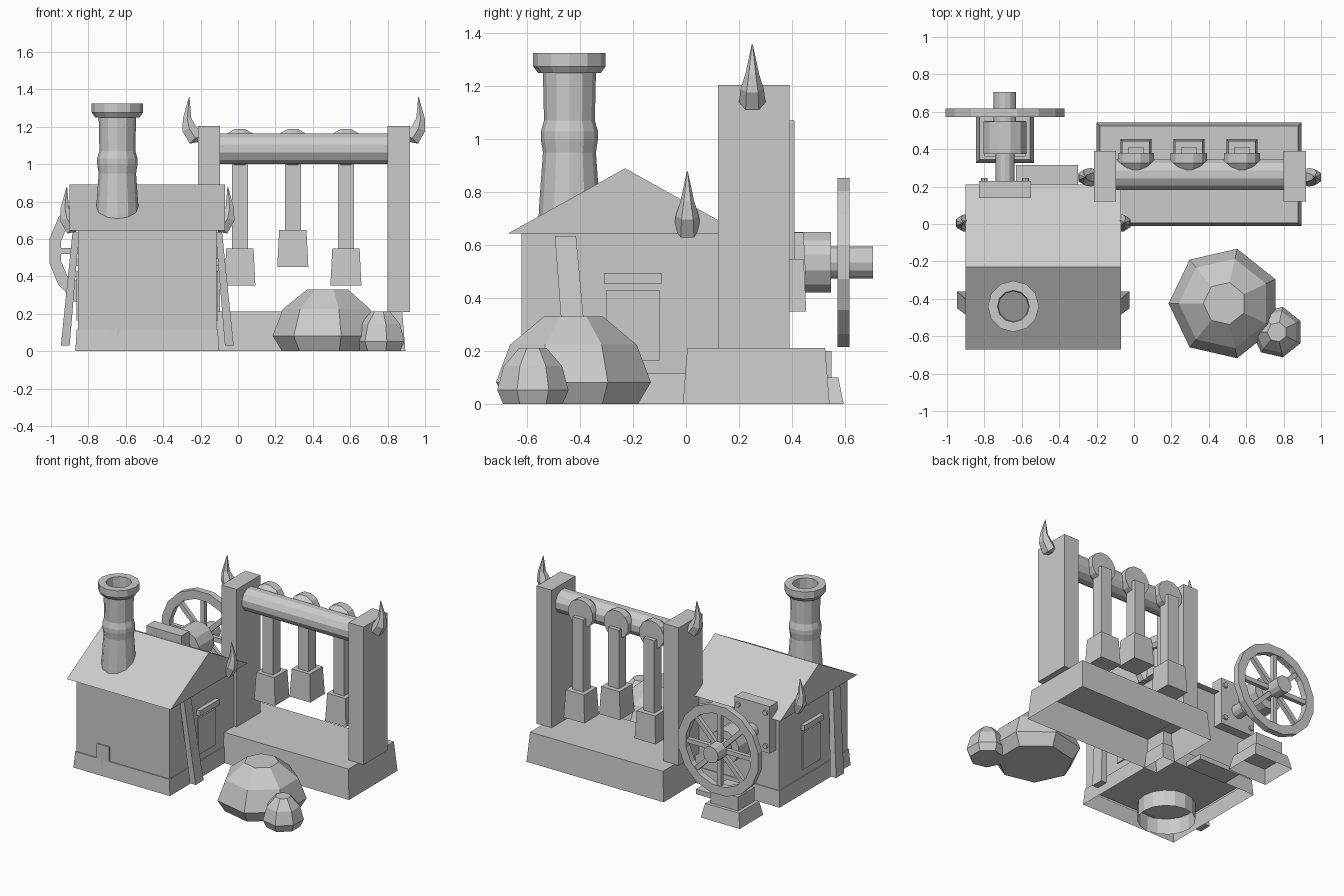
import bpy, bmesh
from math import sin, cos, pi, radians
from mathutils import Vector, Matrix

cube = bpy.data.objects.get("Cube")
if cube:
    bpy.data.objects.remove(cube, do_unlink=True)

stone = bpy.data.materials.new("plain_grey")
stone.use_nodes = True
GREY = (0.6, 0.6, 0.6, 1)
stone.diffuse_color = GREY
stone.node_tree.nodes["Principled BSDF"].inputs["Base Color"].default_value = GREY


def loft(name, rings, bottom=True, top=True, loop=False):
    """Skin a list of equal-length point rings."""
    bm = bmesh.new()
    vs = [[bm.verts.new(p) for p in ring] for ring in rings]
    n = len(vs[0])
    pairs = list(zip(vs, vs[1:])) + ([(vs[-1], vs[0])] if loop else [])
    for a, b in pairs:
        for i in range(n):
            j = (i + 1) % n
            bm.faces.new((a[i], a[j], b[j], b[i]))
    if bottom and not loop:
        bm.faces.new(vs[0])
    if top and not loop:
        bm.faces.new(vs[-1])
    bmesh.ops.recalc_face_normals(bm, faces=bm.faces)
    me = bpy.data.meshes.new(name)
    bm.to_mesh(me)
    bm.free()
    me.materials.append(stone)
    ob = bpy.data.objects.new(name, me)
    bpy.context.scene.collection.objects.link(ob)
    return ob


def rect(x0, x1, y0, y1, z):
    return [(x0, y0, z), (x1, y0, z), (x1, y1, z), (x0, y1, z)]


def box(name, x, y, z, taper=0.0, bottom=True):
    """Box from ranges; taper pulls in the top edges."""
    t = taper
    return loft(name, [rect(*x, *y, z[0]),
                       rect(x[0] + t, x[1] - t, y[0] + t, y[1] - t, z[1])], bottom)


def lathe(name, profile, n, origin, axis="Z", start=0.0, **kw):
    """Spin (radius, height) pairs about an axis through origin."""
    turn = {"Z": Matrix.Identity(3), "Y": Matrix.Rotation(-pi / 2, 3, "X"),
            "X": Matrix.Rotation(pi / 2, 3, "Y")}[axis]
    rings = []
    for r, h in profile:
        angles = [start + 2 * pi * i / n for i in range(n)]
        rings.append([Vector(origin) + turn @ Vector((r * cos(a), r * sin(a), h))
                      for a in angles])
    return loft(name, rings, **kw)


# House: open-bottomed plinth, walls and gabled roof
box("house_plinth", (-0.87, -0.10), (-0.635, 0.175), (0, 0.115), 0.008, False)
box("house_walls", (-0.855, -0.115), (-0.62, 0.16), (0.1, 0.65), 0, False)
loft("roof", [[(x, -0.67, 0.645), (x, 0.21, 0.645), (x, -0.23, 0.89)]
              for x in (-0.9, -0.07)])
box("wall_plate", (-0.69, -0.59), (-0.628, -0.61), (0.11, 0.22))

# Doors, lintels and leaning braces on both gable ends
HOUSE_X = -0.485
for side, s in (("left", 1), ("right", -1)):
    def span(a, b):
        return tuple(sorted((HOUSE_X + s * a, HOUSE_X + s * b)))
    box(side + "_door", span(0.36, 0.378), (-0.30, -0.10), (0.165, 0.43))
    box(side + "_lintel", span(0.36, 0.40), (-0.31, -0.09), (0.455, 0.495))
    loft(side + "_brace", [rect(*span(0.415, 0.462), -0.45, -0.36, 0.03),
                           rect(*span(0.365, 0.40), -0.495, -0.415, 0.635)])

# Chimney: hollow stack with a belt, a collar and a hearth ring below
CHIMNEY = (-0.645, -0.44, 0)
lathe("chimney", [(0.12, 0.6), (0.115, 0.74), (0.1, 0.95), (0.108, 1.0), (0.108, 1.03),
                  (0.096, 1.07), (0.1, 1.25), (0.118, 1.25), (0.137, 1.275), (0.137, 1.325),
                  (0.085, 1.325), (0.08, 0.95), (0.08, 0.6)], 12, CHIMNEY, loop=True)
lathe("hearth_ring", [(0.19, 0), (0.19, 0.12)], 16, CHIMNEY, bottom=False, top=False)

# Stamp mill: base, two posts and the round beam
box("mill_base", (-0.2, 0.895), (-0.012, 0.542), (0, 0.212), 0.017, False)
for name, x in (("right_post", -0.215), ("left_post", 0.8)):
    box(name, (x, x + 0.12), (0.12, 0.39), (0.21, 1.205))
lathe("mill_beam", [(0.085, -0.12), (0.085, 0.82)], 12, (0, 0.265, 1.083), "X", pi / 12)

# Cams, stamp rods and stamp heads
for i, (x, z) in enumerate(((0.01, 0.35), (0.293, 0.45), (0.577, 0.35)), 1):
    lathe(f"cam_{i}", [(0.06, 0.27), (0.1, 0.325), (0.1, 0.38)], 12,
          (x, 0, 1.092), "Y", pi / 12)
    box(f"stamp_rod_{i}", (x - 0.043, x + 0.043), (0.325, 0.41), (z + 0.19, 1.07))
    box(f"stamp_head_{i}", (x - 0.083, x + 0.083), (0.288, 0.454), (z, z + 0.198), 0.01)


# Curved horns, mirrored on the posts and on the gables
def horn(name, x, y, z, s):
    rings = []
    for dx, dz, r, lean in ((-0.02, 0.055, 0.035, 60), (0.012, 0.05, 0.05, 45),
                            (0.045, 0.1, 0.044, 20), (0.056, 0.155, 0.026, 0),
                            (0.045, 0.268, 0.002, -15)):
        t = radians(lean)
        ring = []
        for k in range(6):
            a = k * pi / 3 + pi / 6
            u, v = r * cos(a), r * sin(a)
            ring.append((x + s * (dx + u * cos(t)), y + v, z + dz - u * sin(t)))
        rings.append(ring)
    loft(name, rings)


for s, side in ((1, "left"), (-1, "right")):
    horn(side + "_post_horn", 0.352 + s * 0.568, 0.25, 1.09, s)
    horn(side + "_gable_horn", HOUSE_X + s * 0.385, 0.005, 0.61, s)

# Flywheel: rim, spokes, hub, axle and drum
WHEEL = Vector((-0.69, 0, 0.535))
lathe("wheel_rim", [(0.325, 0.572), (0.325, 0.617), (0.262, 0.617), (0.262, 0.572)],
      16, WHEEL, "Y", pi / 16, loop=True)
for i in range(8):
    spoke = box(f"spoke_{i + 1}", (-0.016, 0.016), (0.58, 0.61), (0.04, 0.27))
    spoke.data.transform(Matrix.Translation(WHEEL) @ Matrix.Rotation(i * pi / 4, 4, "Y"))
lathe("wheel_hub", [(0.06, 0.54), (0.06, 0.705)], 12, WHEEL, "Y")
lathe("wheel_axle", [(0.05, 0.2), (0.05, 0.6)], 12, WHEEL, "Y")
lathe("wheel_drum", [(0.118, 0.375), (0.118, 0.548)], 12, WHEEL, "Y", pi / 12)

# Wheel footing, bearing block with bolts, and a low step
box("footing_base", (-0.845, -0.535), (0.325, 0.595), (0, 0.1), 0.02, False)
box("footing_block", (-0.8, -0.58), (0.36, 0.55), (0.1, 0.2))
box("bearing_block", (-0.83, -0.55), (0.14, 0.23), (0.4, 0.74))
for i, (x, z) in enumerate(((-0.8, 0.45), (-0.58, 0.45), (-0.8, 0.69), (-0.58, 0.69)), 1):
    lathe(f"bolt_{i}", [(0.018, 0.225), (0.018, 0.245)], 8, (x, 0, z), "Y")
box("back_step", (-0.63, -0.3), (0.17, 0.315), (0, 0.035))


# Boulders
def boulder(name, x, y, size, height):
    lathe(name, [(0.25 * size, 0), (0.3 * size, 0.25 * height), (0.245 * size, 0.68 * height),
                 (0.115 * size, height)], 7, (x, y, 0), "Z", pi)


boulder("large_boulder", 0.485, -0.425, 1, 0.33)
boulder("small_boulder", 0.765, -0.578, 0.46, 0.212)
